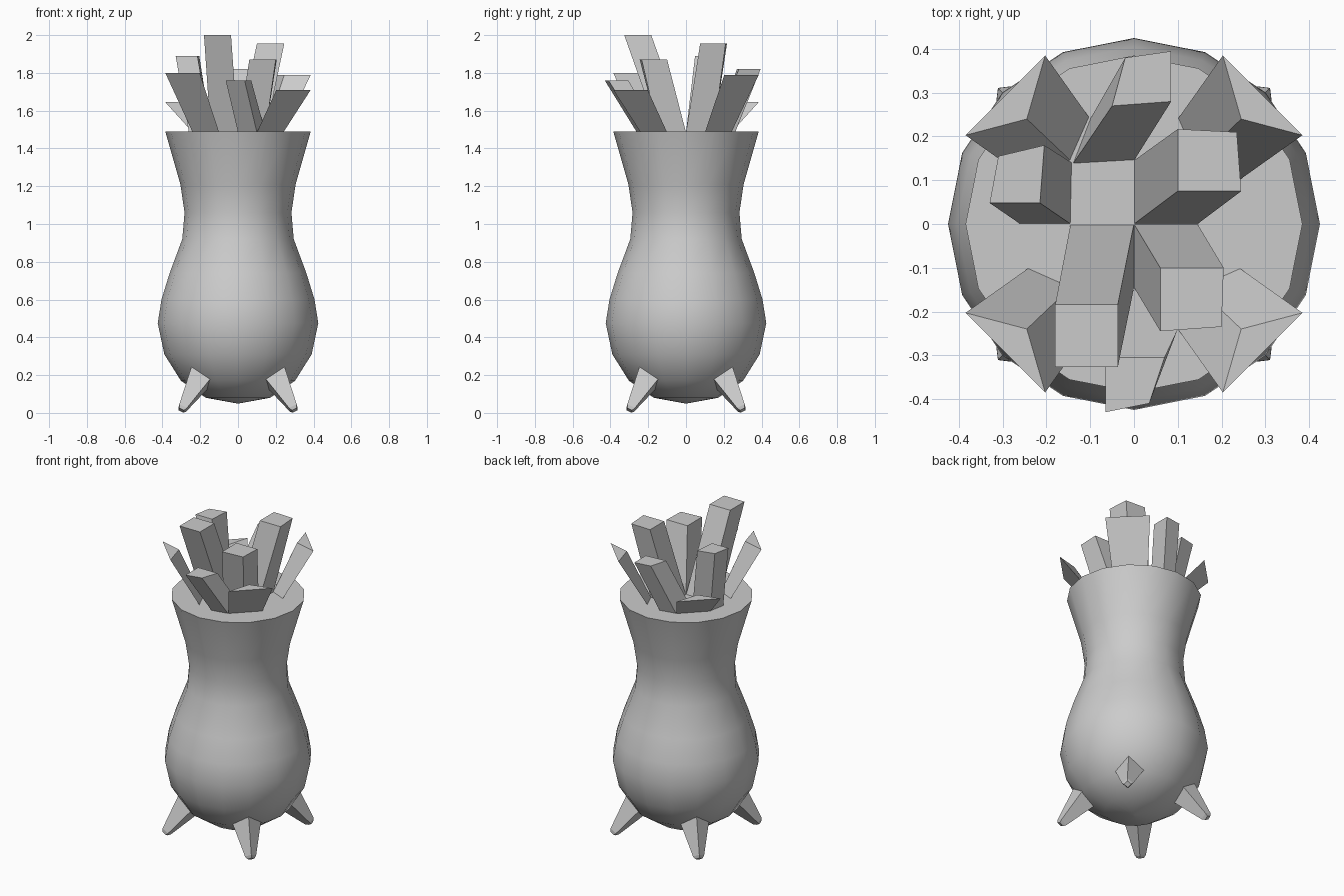
import bpy, math
from mathutils import Vector

if "Cube" in bpy.data.objects:
    bpy.data.objects.remove(bpy.data.objects["Cube"])

TOP = 1.49


def make_object(name, verts, faces):
    mesh = bpy.data.meshes.new(name)
    mesh.from_pydata([tuple(v) for v in verts], [], faces)
    mesh.update()
    obj = bpy.data.objects.new(name, mesh)
    bpy.context.collection.objects.link(obj)
    return obj


def loft(name, rings):
    """Skin equal-sized rings (counter-clockwise seen from the last ring) and cap both ends."""
    n = len(rings[0])
    verts = [v for ring in rings for v in ring]
    faces = [(i * n + j, i * n + (j + 1) % n, (i + 1) * n + (j + 1) % n, (i + 1) * n + j)
             for i in range(len(rings) - 1) for j in range(n)]
    faces.append(tuple(reversed(range(n))))
    faces.append(tuple(range(len(verts) - n, len(verts))))
    return make_object(name, verts, faces)


# Vase body: 16-sided lathe, smooth with a sharp rim
profile = [(0.005, 0.05), (0.17, 0.08), (0.302, 0.17), (0.39, 0.31), (0.425, 0.475),
           (0.405, 0.60), (0.362, 0.74), (0.295, 0.92), (0.283, 1.06), (0.305, 1.21), (0.385, TOP)]
rings = [[(r * math.cos(k * math.pi / 8), r * math.sin(k * math.pi / 8), z) for k in range(16)]
         for r, z in profile]
body = loft("vase_body", rings)
bpy.context.view_layer.objects.active = body
body.select_set(True)
bpy.ops.object.shade_smooth_by_angle(angle=math.radians(40))
body.select_set(False)

# Four tapered square feet on the diagonals, with a small chamfered tip
for i in range(4):
    a = math.radians(45 + 90 * i)
    radial = Vector((math.cos(a), math.sin(a), 0))
    side = Vector((-math.sin(a), math.cos(a), 0))
    up = Vector((0, 0, 1))
    axis = radial * 0.63 - up * 0.78
    perp = radial * 0.78 + up * 0.63
    start = radial * 0.29 + up * 0.18
    foot_rings = []
    for dist, half in ((-0.03, 0.09), (0.197, 0.032), (0.213, 0.02)):
        c = start + axis * dist
        foot_rings.append([c + perp * half, c - side * half, c - perp * half, c + side * half])
    foot = loft("foot_%d" % (i + 1), foot_rings)


# Stems: skewed prisms leaning outward from the flat cap
def stem(name, base, top, height):
    loft(name, [[(x, y, TOP - 0.005) for x, y in base], [(x, y, height) for x, y in top]])


def square(x, y, s=0.145):
    return [(x, y), (x + s, y), (x + s, y + s), (x, y + s)]


# Inner stems
stem("stem_inner_front_left", square(-0.145, -0.145), square(-0.18, -0.327, 0.143), 2.0)
stem("stem_inner_front_right", square(0, -0.145),
     [(0.06, -0.245), (0.2, -0.235), (0.205, -0.1), (0.06, -0.1)], 1.87)
stem("stem_inner_back_right", square(0, 0),
     [(0.1, 0.075), (0.245, 0.075), (0.235, 0.21), (0.1, 0.217)], 1.955)

# Outer stems
stem("stem_left", [(-0.26, 0), (-0.145, 0), (-0.142, 0.14), (-0.24, 0.1)],
     [(-0.33, 0.048), (-0.215, 0.048), (-0.205, 0.18), (-0.31, 0.155)], 1.89)
stem("stem_back", [(-0.14, 0.137), (0, 0.145), (0, 0.26), (-0.1, 0.24)],
     [(-0.05, 0.27), (0.085, 0.28), (0.085, 0.395), (-0.02, 0.38)], 1.82)
stem("stem_front", [(0, -0.26), (0.1, -0.24), (0.145, -0.145), (0, -0.145)],
     [(-0.065, -0.43), (0.035, -0.41), (0.07, -0.305), (-0.065, -0.305)], 1.76)

# Corner stems with triangular section, mirrored to each quadrant
for label, sx, sy, h in (("front_left", -1, -1, 1.80), ("front_right", 1, -1, 1.71),
                         ("back_left", -1, 1, 1.645), ("back_right", 1, 1, 1.79)):
    base = [(0.24, 0.1), (0.1, 0.24), (0.143, 0.143)]
    tip = [(0.385, 0.203), (0.203, 0.385), (0.245, 0.24)]
    if sx * sy < 0:
        base.reverse()
        tip.reverse()
    stem("stem_corner_" + label, [(x * sx, y * sy) for x, y in base],
         [(x * sx, y * sy) for x, y in tip], h)
